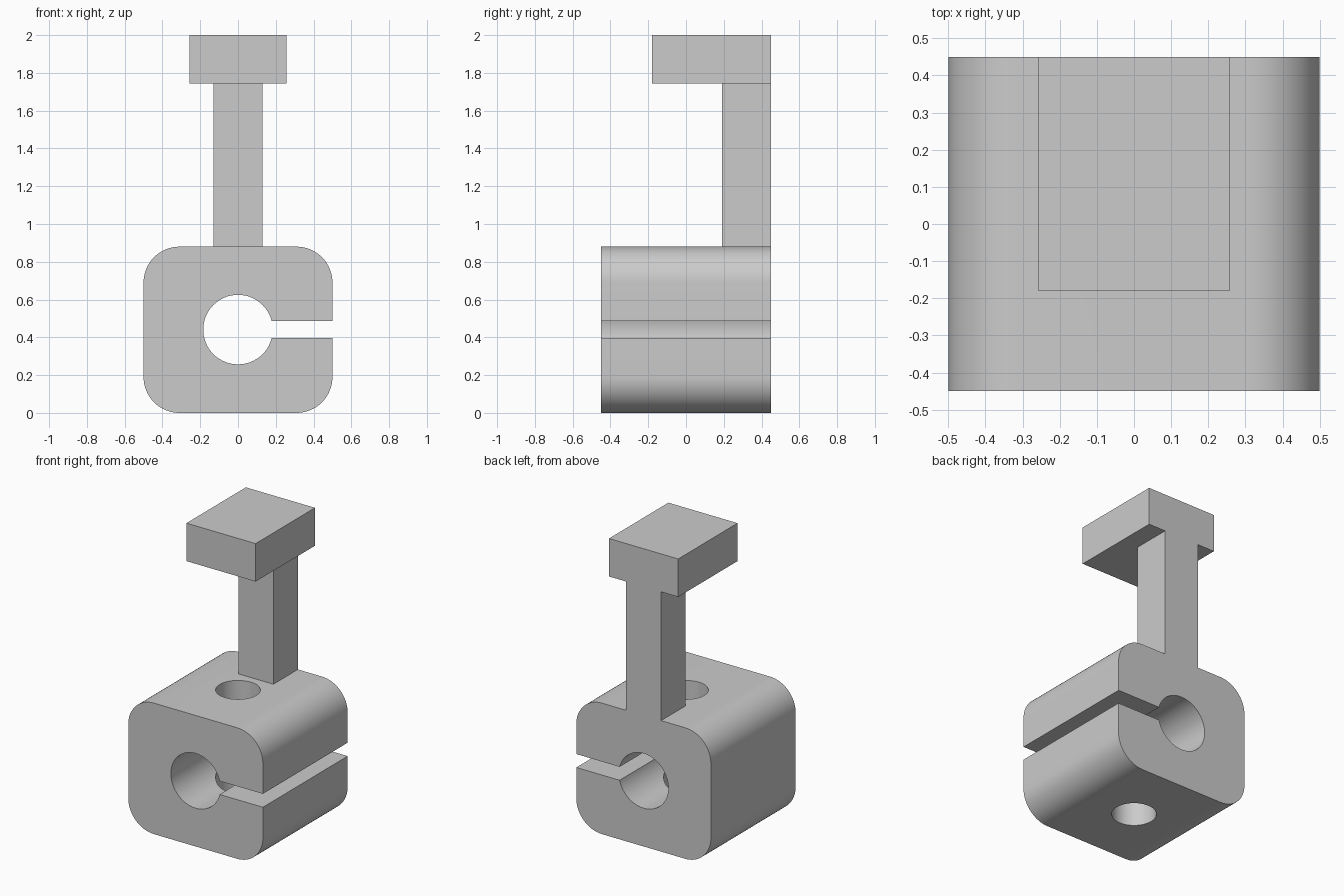
import bpy, bmesh, math
from mathutils import Matrix

if "Cube" in bpy.data.objects:
    bpy.data.objects.remove(bpy.data.objects["Cube"])


def make_object(name, bm):
    bmesh.ops.recalc_face_normals(bm, faces=bm.faces)
    mesh = bpy.data.meshes.new(name)
    bm.to_mesh(mesh)
    bm.free()
    obj = bpy.data.objects.new(name, mesh)
    bpy.context.collection.objects.link(obj)
    return obj


def box(name, lo, hi):
    bm = bmesh.new()
    size = [b - a for a, b in zip(lo, hi)]
    mid = [(a + b) / 2 for a, b in zip(lo, hi)]
    bmesh.ops.create_cube(bm, size=1, matrix=Matrix.Translation(mid) @ Matrix.Diagonal((*size, 1)))
    return make_object(name, bm)


def cylinder(name, radius, depth, center, turn=0):
    bm = bmesh.new()
    bmesh.ops.create_cone(bm, cap_ends=True, segments=64, radius1=radius, radius2=radius, depth=depth,
                          matrix=Matrix.Translation(center) @ Matrix.Rotation(turn, 4, 'X'))
    return make_object(name, bm)


def rounded_block(name, half_w, half_d, height, r, steps=16):
    # rounded rectangle in x-z, extruded along y
    bm = bmesh.new()
    verts = []
    corners = [(half_w - r, height - r), (r - half_w, height - r), (r - half_w, r), (half_w - r, r)]
    for i, (cx, cz) in enumerate(corners):
        for k in range(steps + 1):
            a = math.pi / 2 * (i + k / steps)
            verts.append(bm.verts.new((cx + r * math.cos(a), -half_d, cz + r * math.sin(a))))
    face = bm.faces.new(verts)
    ext = bmesh.ops.extrude_face_region(bm, geom=[face], use_keep_orig=True)
    moved = [v for v in ext["geom"] if isinstance(v, bmesh.types.BMVert)]
    bmesh.ops.translate(bm, verts=moved, vec=(0, 2 * half_d, 0))
    return make_object(name, bm)


def combine(target, other, operation):
    bpy.context.view_layer.objects.active = target
    mod = target.modifiers.new(operation.lower(), 'BOOLEAN')
    mod.object, mod.operation, mod.solver = other, operation, 'EXACT'
    bpy.ops.object.modifier_apply(modifier=mod.name)
    bpy.data.objects.remove(other, do_unlink=True)


# Rounded clamp body
clamp = rounded_block("clamp_with_post", 0.5, 0.45, 0.88, 0.19)

# Post and overhanging head, flush with the back
combine(clamp, box("post", (-0.13, 0.19, 0.78), (0.13, 0.45, 1.85)), 'UNION')
combine(clamp, box("head", (-0.257, -0.18, 1.745), (0.257, 0.45, 2.0)), 'UNION')

# Main bore, side slot and vertical screw hole
combine(clamp, cylinder("bore_cutter", 0.184, 1.2, (0, 0, 0.441), math.pi / 2), 'DIFFERENCE')
combine(clamp, box("slot_cutter", (0.0, -0.6, 0.397), (0.6, 0.6, 0.487)), 'DIFFERENCE')
combine(clamp, cylinder("screw_hole_cutter", 0.136, 1.1, (0, 0, 0.45)), 'DIFFERENCE')

# Smooth curved walls, sharp edges
bpy.ops.object.select_all(action='DESELECT')
clamp.select_set(True)
bpy.context.view_layer.objects.active = clamp
bpy.ops.object.shade_smooth_by_angle(angle=math.radians(30))
